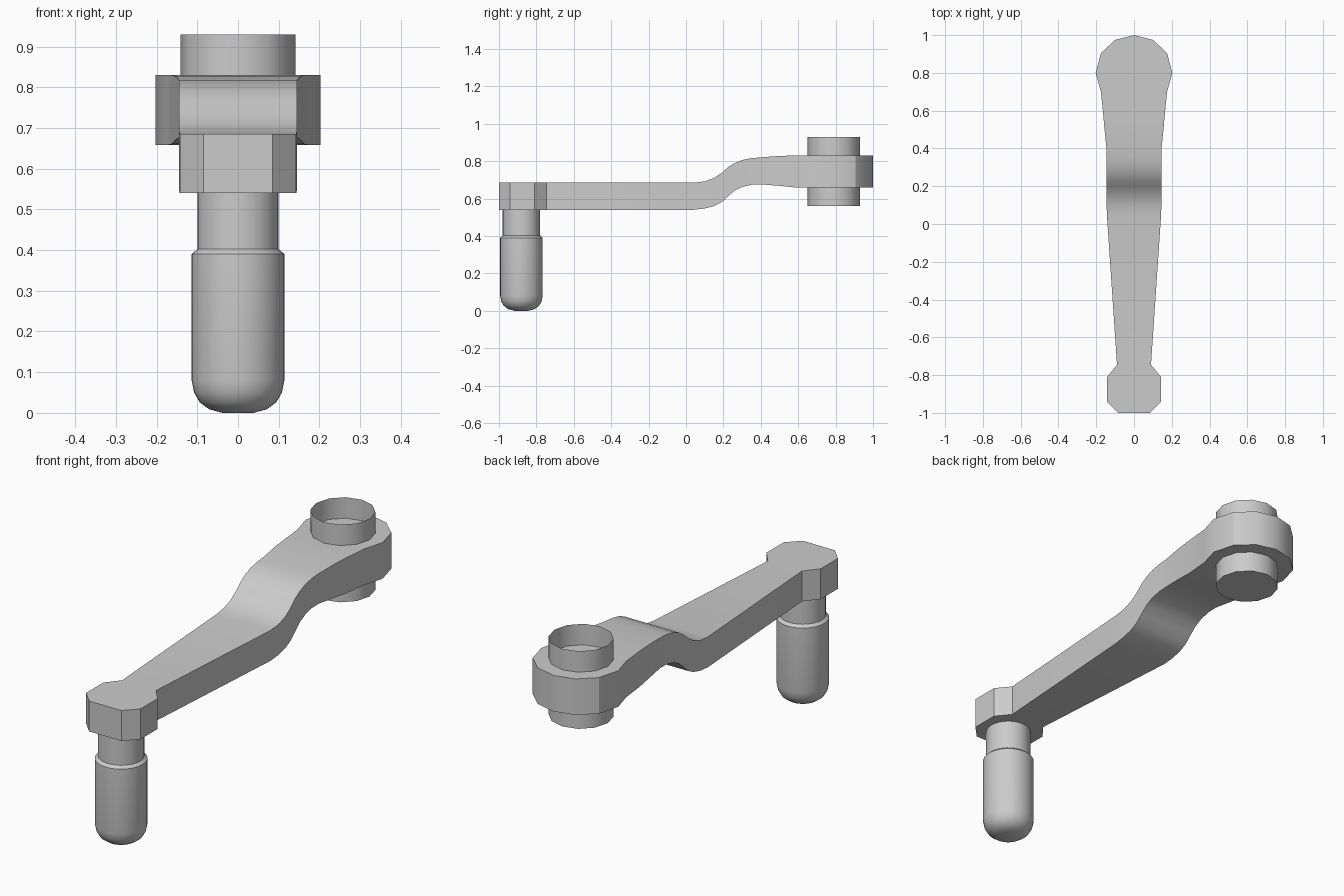
import bpy, bmesh, math

if "Cube" in bpy.data.objects:
    bpy.data.objects.remove(bpy.data.objects["Cube"])


def finish(name, bm, angle=32):
    bmesh.ops.remove_doubles(bm, verts=bm.verts, dist=1e-4)
    bmesh.ops.recalc_face_normals(bm, faces=bm.faces)
    mesh = bpy.data.meshes.new(name)
    bm.to_mesh(mesh)
    bm.free()
    obj = bpy.data.objects.new(name, mesh)
    bpy.context.collection.objects.link(obj)
    bpy.ops.object.select_all(action='DESELECT')
    obj.select_set(True)
    bpy.context.view_layer.objects.active = obj
    bpy.ops.object.shade_smooth_by_angle(angle=math.radians(angle))
    return obj


def loft(bm, rings):
    n = len(rings[0])
    for a, b in zip(rings, rings[1:]):
        for i in range(n):
            j = (i + 1) % n
            bm.faces.new((a[i], a[j], b[j], b[i]))


def lathe(name, profile, y, sides):
    # Revolve (radius, z) points around a vertical axis; cap the last ring
    bm = bmesh.new()
    rings = []
    for r, z in profile:
        rings.append([bm.verts.new((r * math.cos(math.tau * i / sides),
                                    y + r * math.sin(math.tau * i / sides), z))
                      for i in range(sides)])
    loft(bm, rings)
    bm.faces.new(rings[-1])
    return finish(name, bm)


# Crank arm: stations of (y, half width, bottom z, top z)
stations = [
    (-1.0, 0.085, 0.54, 0.685), (-0.94, 0.143, 0.54, 0.685),
    (-0.81, 0.143, 0.54, 0.685), (-0.745, 0.09, 0.54, 0.685),
    (0.04, 0.143, 0.54, 0.685), (0.10, 0.145, 0.547, 0.692),
    (0.15, 0.145, 0.56, 0.71), (0.19, 0.145, 0.58, 0.737),
    (0.225, 0.145, 0.612, 0.768), (0.26, 0.145, 0.642, 0.79),
    (0.30, 0.145, 0.662, 0.806), (0.35, 0.145, 0.674, 0.816),
    (0.40, 0.146, 0.676, 0.82), (0.50, 0.156, 0.668, 0.828),
    (0.58, 0.163, 0.66, 0.83), (0.70, 0.175, 0.658, 0.83),
    (0.80, 0.203, 0.658, 0.83), (0.905, 0.175, 0.658, 0.83),
    (0.975, 0.10, 0.658, 0.83), (1.0, 0.0, 0.658, 0.83),
]
bm = bmesh.new()
rings = [[bm.verts.new(p) for p in ((-w, y, zb), (w, y, zb), (w, y, zt), (-w, y, zt))]
         for y, w, zb, zt in stations]
loft(bm, rings)
bm.faces.new(rings[0])
finish("crank_arm", bm)

# Hub sleeve: open at the top, closed underneath
lathe("hub_sleeve", [(0.141, 0.93), (0.141, 0.56)], 0.79, 12)

# Handle grip with narrow neck and rounded tip
lathe("handle_grip", [(0.1, 0.54), (0.1, 0.402), (0.114, 0.39), (0.114, 0.08),
                      (0.108, 0.05), (0.094, 0.026), (0.071, 0.009),
                      (0.038, 0.0)], -0.88, 32)
